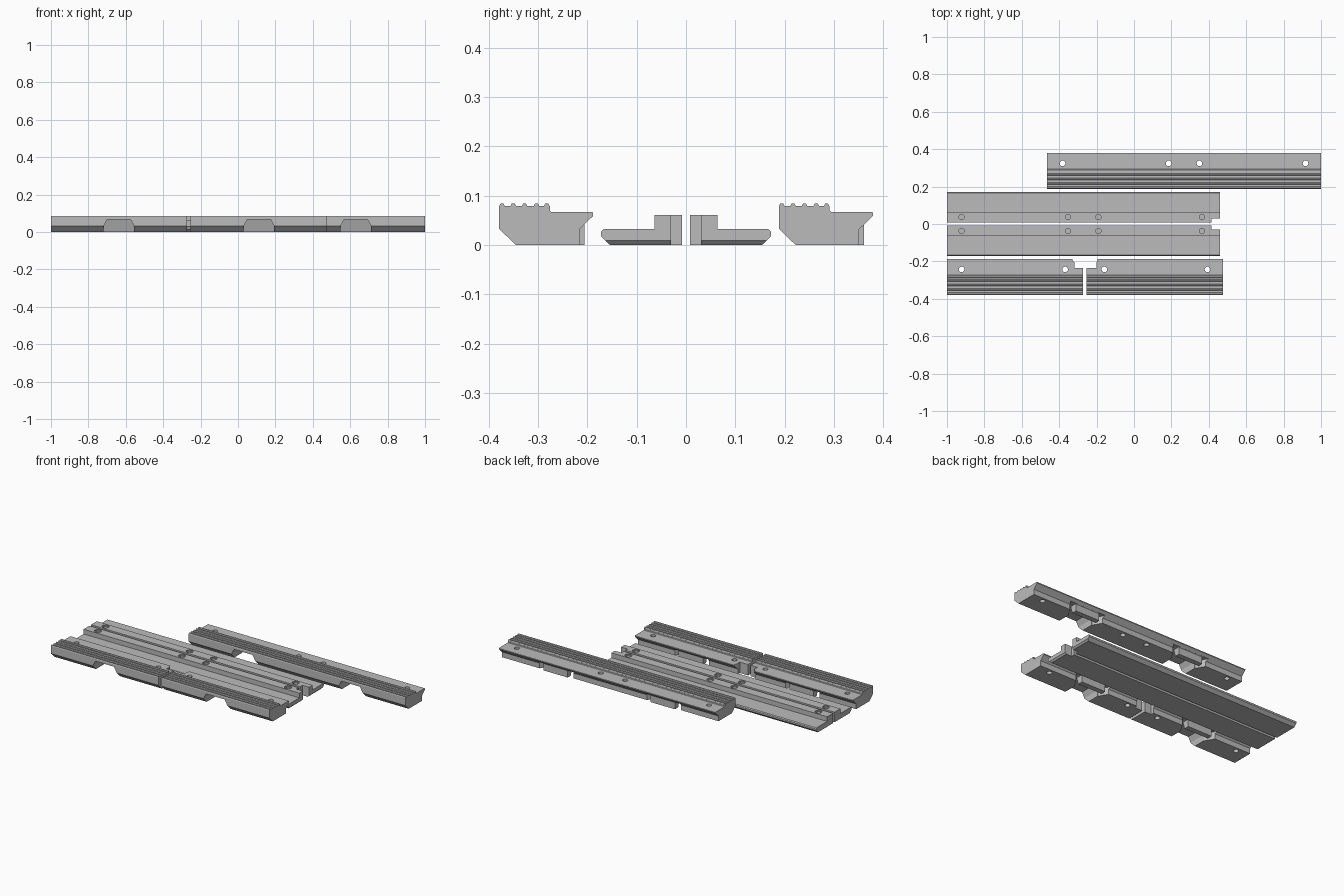
import bpy, bmesh, math
from mathutils import Vector

if "Cube" in bpy.data.objects:
    bpy.data.objects.remove(bpy.data.objects["Cube"])

grey = bpy.data.materials.new("plain_grey")
grey.diffuse_color = (0.5, 0.5, 0.5, 1)
grey.use_nodes = True
grey.node_tree.nodes["Principled BSDF"].inputs["Base Color"].default_value = grey.diffuse_color


def prism(name, pts, axis, a, b):
    """Extrude a 2D outline along an axis: x -> (y,z), y -> (x,z), z -> (x,y)."""
    place = {"x": lambda p, t: (t, p[0], p[1]),
             "y": lambda p, t: (p[0], t, p[1]),
             "z": lambda p, t: (p[0], p[1], t)}[axis]
    bm = bmesh.new()
    lo = [bm.verts.new(place(p, a)) for p in pts]
    hi = [bm.verts.new(place(p, b)) for p in pts]
    n = len(pts)
    bm.faces.new(lo)
    bm.faces.new(hi)
    for i in range(n):
        j = (i + 1) % n
        bm.faces.new((lo[i], lo[j], hi[j], hi[i]))
    bmesh.ops.recalc_face_normals(bm, faces=bm.faces)
    me = bpy.data.meshes.new(name)
    bm.to_mesh(me)
    bm.free()
    me.materials.append(grey)
    ob = bpy.data.objects.new(name, me)
    bpy.context.collection.objects.link(ob)
    return ob


def box(x0, x1, y0, y1, z0, z1):
    return prism("cutter", [(x0, y0), (x1, y0), (x1, y1), (x0, y1)], "z", z0, z1)


def hole(x, y, r, z0, z1):
    ring = [(x + r * math.cos(math.tau * i / 24), y + r * math.sin(math.tau * i / 24))
            for i in range(24)]
    return prism("cutter", ring, "z", z0, z1)


def carve(ob, cutters):
    """Subtract the cutters, bake the result, and discard the cutters."""
    for c in cutters:
        m = ob.modifiers.new("cut", "BOOLEAN")
        m.operation, m.solver, m.object = "DIFFERENCE", "EXACT", c
    dg = bpy.context.evaluated_depsgraph_get()
    me = bpy.data.meshes.new_from_object(ob.evaluated_get(dg))
    ob.modifiers.clear()
    ob.data = me
    for c in cutters:
        bpy.data.objects.remove(c)


def grip_profile(y0):
    """Chamfered bar outline with small tread ridges; y0 is its front edge."""
    pts = [(0, 0.033), (0.034, 0), (0.163, 0), (0.163, 0.032), (0.191, 0.059),
           (0.191, 0.065), (0.188, 0.067), (0.106, 0.067), (0.103, 0.07), (0.103, 0.079)]
    for c in (0.097, 0.076, 0.052, 0.029, 0.006):
        pts += [(c + 0.0055, 0.079), (c + 0.003, 0.084), (c - 0.003, 0.084), (c - 0.0055, 0.079)]
    return [(y0 + y, z) for y, z in pts]


def grip_bar(name, x0, x1, y0, channels, holes, extra=()):
    bar = prism(name, grip_profile(y0), "x", x0, x1)
    cuts = list(extra)
    for x in holes:
        cuts.append(hole(x, y0 + 0.136, 0.015, -0.05, 0.15))
    for c in channels:
        # front channel, then the flared pocket at the rear
        cuts.append(prism("cutter", [(c - 0.083, -0.02), (c + 0.083, -0.02), (c + 0.08, 0.035),
                                     (c + 0.063, 0.066), (c - 0.063, 0.066), (c - 0.08, 0.035)],
                          "y", y0 - 0.02, y0 + 0.145))
        cuts.append(prism("cutter", [(c - 0.083, y0 + 0.11), (c + 0.083, y0 + 0.11),
                                     (c + 0.125, y0 + 0.18), (c - 0.125, y0 + 0.18)],
                          "z", -0.02, 0.045))
    carve(bar, cuts)
    # lugs closing the rear of each channel
    for c in channels:
        prism(name + "_lug", [(y0 + y, z) for y, z in
                              ((0.142, 0), (0.173, 0), (0.173, 0.042), (0.187, 0.0555),
                               (0.187, 0.0655), (0.122, 0.0665))],
              "x", c - 0.082, c + 0.082)


# long grip bar at the back
grip_bar("long_grip_bar", -0.466, 1.0, 0.188, (-0.096, 0.63), (-0.382, 0.185, 0.35, 0.917))

# pair of short grip bars at the front, notched where they meet
def corner_notch():
    return prism("cutter", [(-0.318, -0.235), (-0.2, -0.235), (-0.2, -0.205), (-0.196, -0.195),
                            (-0.196, -0.15), (-0.33, -0.15), (-0.33, -0.195), (-0.318, -0.205)],
                 "z", -0.05, 0.15)


grip_bar("left_grip_bar", -1.0, -0.273, -0.379, (-0.637,), (-0.922, -0.368), [corner_notch()])
grip_bar("right_grip_bar", -0.255, 0.477, -0.379, (0.112,), (-0.158, 0.393), [corner_notch()])

# two mirrored stepped rails in the middle
for s, name in ((1, "back_rail"), (-1, "front_rail")):
    outline = [(0.008, 0), (0.154, 0), (0.172, 0.017), (0.172, 0.027), (0.167, 0.032),
               (0.064, 0.032), (0.064, 0.061), (0.008, 0.061)]
    rail = prism(name, [(s * y, z) for y, z in outline], "x", -1.0, 0.46)
    y_in, y_out = sorted((s * -0.01, s * 0.03))
    cuts = [box(0.415, 0.5, y_in, y_out, -0.05, 0.1),
            # bevel under the end
            prism("cutter", [(0.445, -0.006), (0.48, -0.006), (0.48, 0.029)], "y", -0.3, 0.3)]
    for x in (-0.922, -0.353, -0.19, 0.364):
        cuts.append(hole(x, s * 0.037, 0.02, 0.055, 0.1))
        cuts.append(hole(x, s * 0.037, 0.014, 0.02, 0.09))
    carve(rail, cuts)
